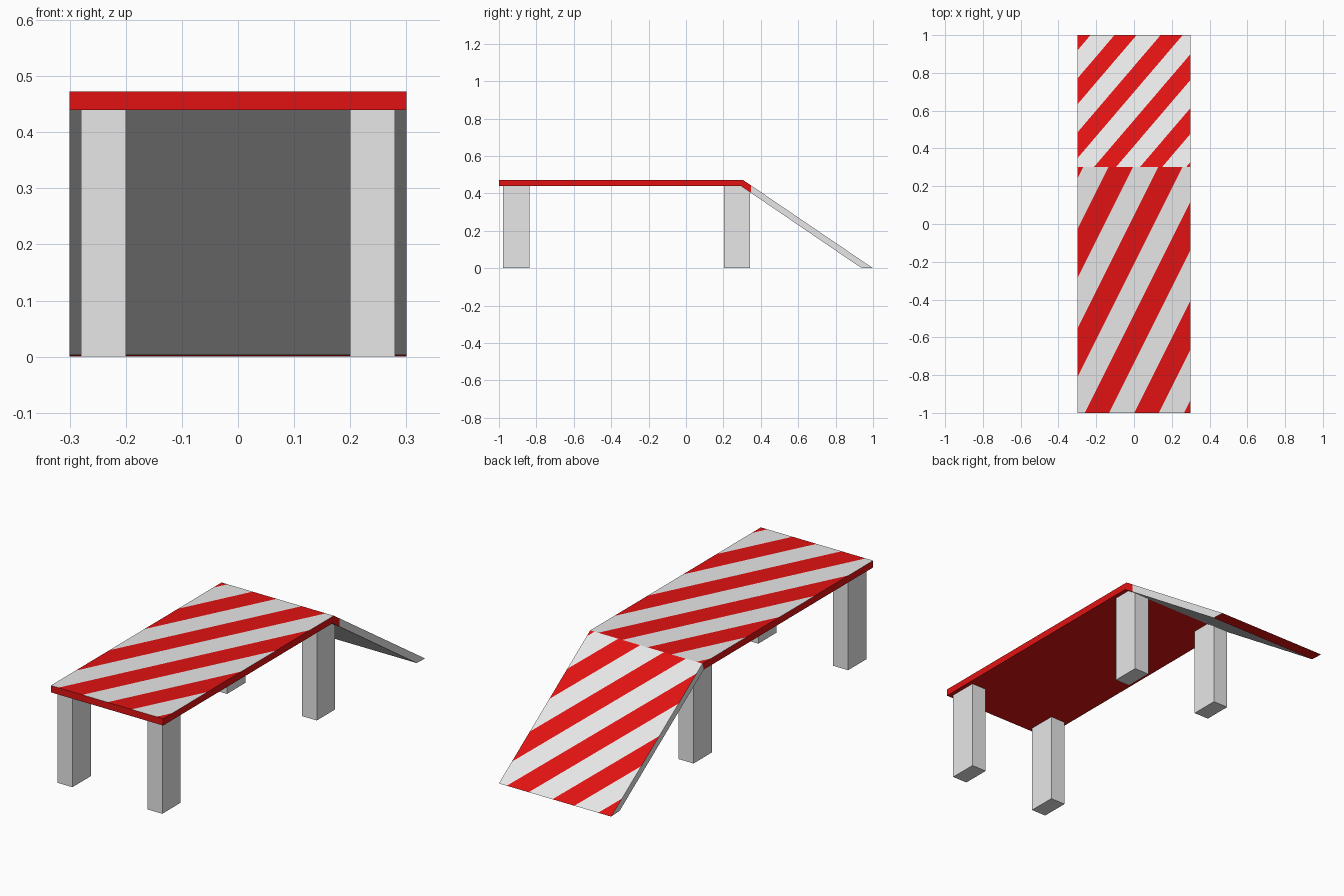
import bpy, bmesh, math
from mathutils import Vector

if "Cube" in bpy.data.objects:
    bpy.data.objects.remove(bpy.data.objects["Cube"])

HALF_W = 0.30          # half width of the deck
TOP, UNDER = 0.473, 0.44
FOLD, TIP = 0.303, 1.0  # where the ramp starts and ends


def material(name, rgb):
    m = bpy.data.materials.new(name)
    m.diffuse_color = (*rgb, 1)
    m.use_nodes = True
    m.node_tree.nodes["Principled BSDF"].inputs["Base Color"].default_value = m.diffuse_color
    return m


GREY = material("light grey", (0.80, 0.80, 0.80))
RED = material("signal red", (0.75, 0.006, 0.006))


def finish(bm, name):
    me = bpy.data.meshes.new(name)
    bm.to_mesh(me)
    bm.free()
    me.materials.append(GREY)
    me.materials.append(RED)
    ob = bpy.data.objects.new(name, me)
    bpy.context.collection.objects.link(ob)
    return ob


def prism(profile):
    """Extrude a (y, z) profile across the full width."""
    bm = bmesh.new()
    f = bm.faces.new([bm.verts.new((-HALF_W, y, z)) for y, z in profile])
    ext = bmesh.ops.extrude_face_region(bm, geom=[f])
    vs = [g for g in ext["geom"] if isinstance(g, bmesh.types.BMVert)]
    bmesh.ops.translate(bm, verts=vs, vec=(2 * HALF_W, 0, 0))
    bmesh.ops.recalc_face_normals(bm, faces=bm.faces)
    bm.normal_update()
    return bm


def cut(bm, rule, co, no):
    """Split only the faces that match the rule."""
    faces = [f for f in bm.faces if rule(f)]
    geom = faces + list({e for f in faces for e in f.edges}) \
        + list({v for f in faces for v in f.verts})
    bmesh.ops.bisect_plane(bm, geom=geom, dist=1e-6, plane_co=co, plane_no=no)
    bm.normal_update()


def upward(f):
    return f.normal.z > 0.3


def stripe(bm, slope, start, period, width):
    """Cut diagonal stripes into the top and colour them red."""
    no = Vector((1, -1 / slope, 0)).normalized()
    for k in range(-8, 9):
        for off in (0, width):
            cut(bm, upward, (start + k * period + off, 0, 0), no)
    for f in bm.faces:
        if upward(f):
            c = f.calc_center_median()
            u = c.x - c.y / slope - start
            f.material_index = 1 if (u % period) < width else 0


# flat deck: red slab with a striped top, open where it meets the ramp
bm = prism([(-1, UNDER), (FOLD - 0.01, UNDER), (FOLD, TOP), (-1, TOP)])
bmesh.ops.delete(bm, geom=[f for f in bm.faces if f.normal.y > 0.7],
                 context='FACES_ONLY')
for f in bm.faces:
    f.material_index = 1
stripe(bm, 2.0, 0.502, 0.2625, 0.129)
finish(bm, "deck")

# sloping ramp: grey slab with a striped top and a red foot
bm = prism([(FOLD - 0.01, UNDER), (0.935, 0.003), (TIP, 0.0), (FOLD, TOP)])
bmesh.ops.delete(bm, geom=[f for f in bm.faces if f.normal.y < -0.7],
                 context='FACES_ONLY')
stripe(bm, 1.17, -0.470, 0.244, 0.117)
cut(bm, lambda f: f.normal.x > 0.9, (0, 0.348, 0), (0, 1, 0))
for f in bm.faces:
    c = f.calc_center_median()
    foot = f.normal.z < -0.9
    corner = f.normal.x > 0.9 and c.y < 0.345
    if foot or corner:
        f.material_index = 1
finish(bm, "ramp")

# legs: one box each, mirrored to the other side
for name, y0, y1 in (("front_legs", -0.978, -0.838), ("back_legs", 0.202, 0.342)):
    bm = bmesh.new()
    bmesh.ops.create_cube(bm, size=1)
    bmesh.ops.scale(bm, verts=bm.verts, vec=(0.08, y1 - y0, UNDER))
    bmesh.ops.translate(bm, verts=bm.verts, vec=(0.24, (y0 + y1) / 2, UNDER / 2))
    leg = finish(bm, name)
    leg.modifiers.new("mirror", 'MIRROR')
